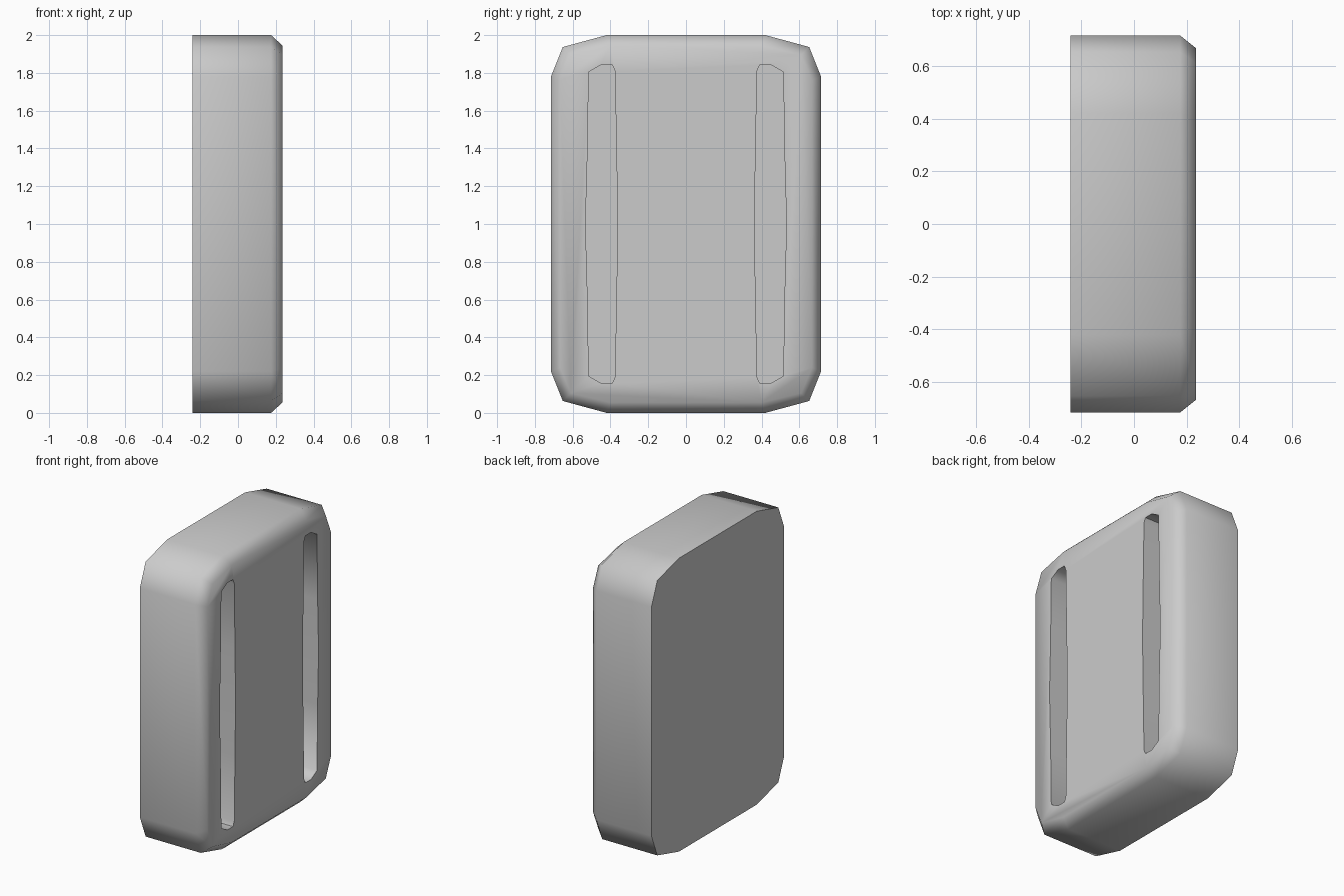
import bpy, bmesh, math

if "Cube" in bpy.data.objects:
    bpy.data.objects.remove(bpy.data.objects["Cube"])


def loft(name, rings):
    """Closed solid from rings of (x, y, z) points with equal counts."""
    bm = bmesh.new()
    loops = [[bm.verts.new(p) for p in r] for r in rings]
    n = len(loops[0])
    for a, b in zip(loops, loops[1:]):
        for i in range(n):
            j = (i + 1) % n
            bm.faces.new((a[i], a[j], b[j], b[i]))
    bm.faces.new(loops[0][::-1])
    bm.faces.new(loops[-1])
    bmesh.ops.recalc_face_normals(bm, faces=bm.faces)
    mesh = bpy.data.meshes.new(name)
    bm.to_mesh(mesh)
    bm.free()
    obj = bpy.data.objects.new(name, mesh)
    bpy.context.collection.objects.link(obj)
    return obj


def outline(corner, x):
    """Mirror one corner (y, z offset from the middle) to all four."""
    q = corner
    pts = (q + [(-y, z) for y, z in reversed(q)]
           + [(-y, -z) for y, z in q] + [(y, -z) for y, z in reversed(q)])
    return [(x, y, 1 + z) for y, z in pts]


# Body: faceted rounded rectangle with a chamfered face
outer = [(0.715, 0.78), (0.652, 0.937), (0.42, 1.0)]
inner = [(0.667, 0.76), (0.61, 0.895), (0.40, 0.945)]
body = loft("body", [outline(outer, -0.24), outline(outer, 0.175),
                     outline(inner, 0.235)])

# Slots: two long recesses, slightly wider at mid height
half = [(0.362, 0.0), (0.368, 0.36), (0.376, 0.81), (0.39, 0.842),
        (0.45, 0.842), (0.515, 0.805), (0.522, 0.36), (0.532, 0.0)]
slot = half + [(y, -z) for y, z in reversed(half[1:-1])]
cutters = []
for side in (-1, 1):
    cut = loft("slot_cutter", [[(x, side * y, 1 + z) for y, z in slot]
                               for x in (0.03, 0.4)])
    cut.hide_render = True
    mod = body.modifiers.new("slot", 'BOOLEAN')
    mod.operation = 'DIFFERENCE'
    mod.solver = 'EXACT'
    mod.object = cut
    cutters.append(cut)

bpy.context.view_layer.objects.active = body
body.select_set(True)
for mod in list(body.modifiers):
    bpy.ops.object.modifier_apply(modifier=mod.name)
for cut in cutters:
    bpy.data.objects.remove(cut)
bpy.ops.object.shade_smooth_by_angle(angle=math.radians(60))
